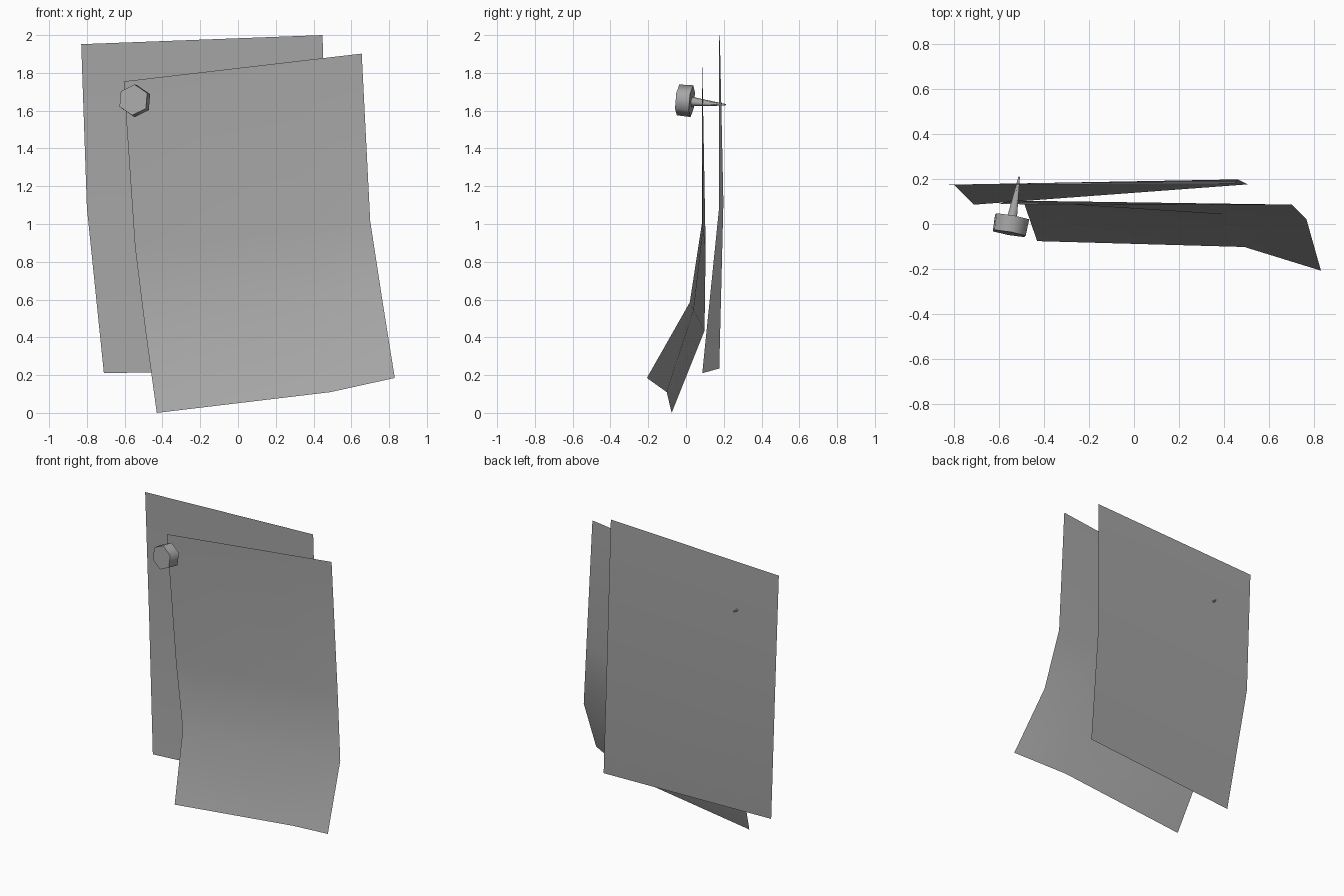
import bpy, bmesh, math
from mathutils import Vector, Matrix

if "Cube" in bpy.data.objects:
    bpy.data.objects.remove(bpy.data.objects["Cube"])

grey = bpy.data.materials.new("mid_grey")
grey.diffuse_color = (0.38, 0.38, 0.38, 1)
grey.use_nodes = True
grey.node_tree.nodes["Principled BSDF"].inputs["Base Color"].default_value = grey.diffuse_color


def finish(obj, angle):
    """Grey material and smooth shading that keeps sharp edges."""
    obj.data.materials.append(grey)
    bpy.ops.object.select_all(action='DESELECT')
    obj.select_set(True)
    bpy.context.view_layer.objects.active = obj
    bpy.ops.object.shade_smooth_by_angle(angle=math.radians(angle))


def sheet(name, rows):
    """Single-skin paper sheet lofted through rows of points, left to right."""
    n = len(rows[0])
    verts = [p for row in rows for p in row]
    faces = [(r * n + c, (r + 1) * n + c, (r + 1) * n + c + 1, r * n + c + 1)
             for r in range(len(rows) - 1) for c in range(n - 1)]
    mesh = bpy.data.meshes.new(name)
    mesh.from_pydata(verts, [], faces)
    obj = bpy.data.objects.new(name, mesh)
    bpy.context.collection.objects.link(obj)
    finish(obj, 60)


def split(left, right, t=0.73):
    """Row with an extra point part way along."""
    return [left, tuple(Vector(left).lerp(Vector(right), t)), right]


def cone(name, start, end, r1, r2, sides, spin=0):
    """Tapered prism between two points."""
    start, end = Vector(start), Vector(end)
    axis = end - start
    bpy.ops.mesh.primitive_cone_add(vertices=sides, radius1=r1, radius2=r2, depth=axis.length)
    obj = bpy.context.object
    obj.name = name
    obj.data.transform(Matrix.Rotation(spin, 4, 'Z'))
    obj.location = (start + end) / 2
    obj.rotation_euler = axis.to_track_quat('Z', 'Y').to_euler()
    finish(obj, 65)


# Rear paper, slightly curled at the lower left
sheet("rear_paper", [
    [(-0.83, 0.174, 1.952), (0.448, 0.179, 2.0)],
    [(-0.80, 0.175, 1.085), (0.462, 0.198, 1.115)],
    [(-0.71, 0.086, 0.21), (0.505, 0.176, 0.235)],
])

# Front paper, bottom edge curling forwards with a lifted right corner
sheet("front_paper", [
    split((-0.605, 0.088, 1.755), (0.655, 0.084, 1.902)),
    split((-0.545, 0.104, 0.875), (0.70, 0.086, 1.015)),
    split((-0.49, 0.098, 0.435), (0.766, 0.02, 0.585)),
    [(-0.43, -0.076, 0.0), (0.49, -0.102, 0.11), (0.83, -0.207, 0.185)],
])

# Push pin through the top left corner
cone("pin_head", (-0.554, -0.042, 1.657), (-0.541, 0.031, 1.650), 0.082, 0.085, 6, math.radians(4))
cone("pin_needle", (-0.541, 0.031, 1.648), (-0.51, 0.21, 1.631), 0.025, 0.004, 6)
